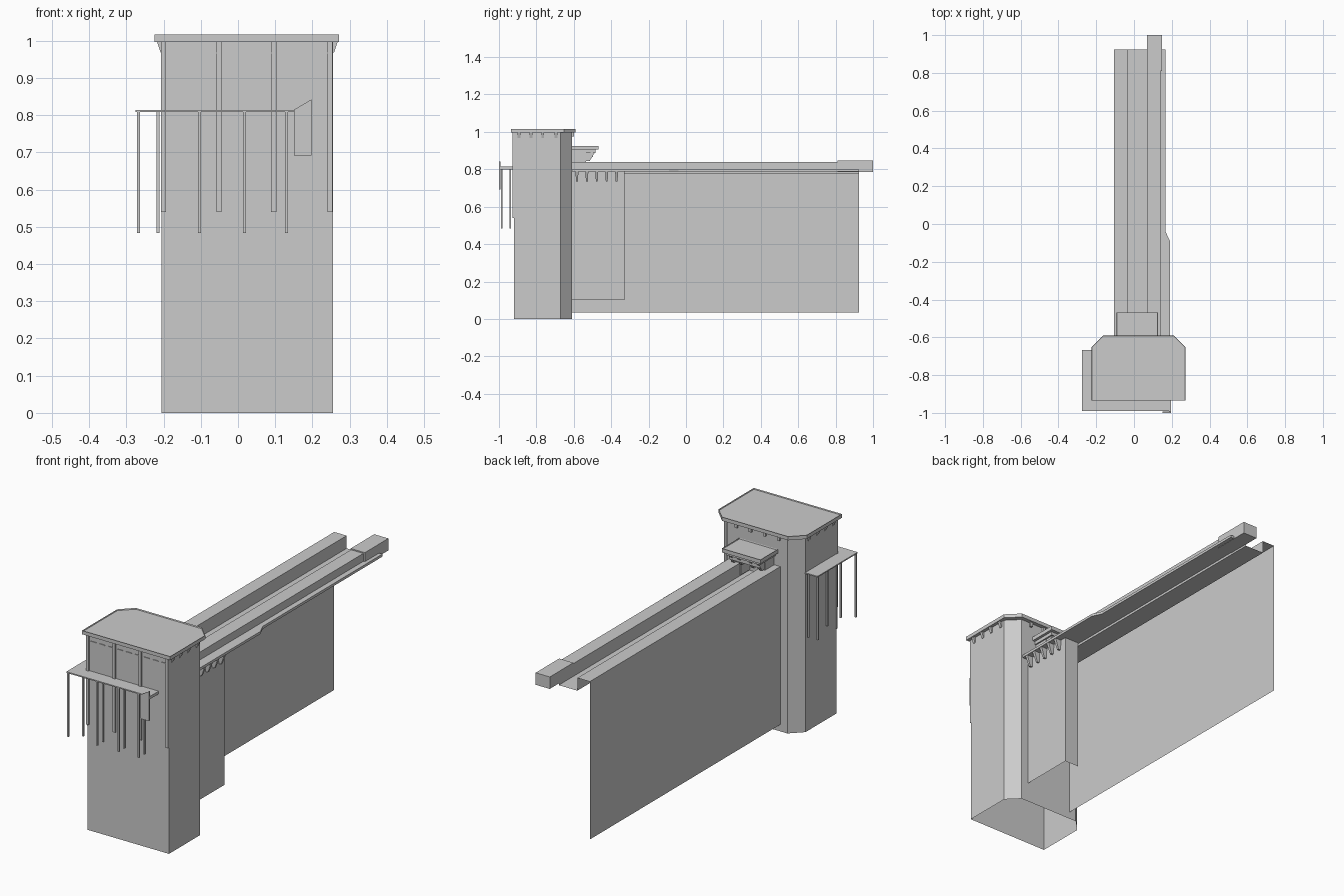
import bpy, bmesh

cube = bpy.data.objects.get("Cube")
if cube:
    bpy.data.objects.remove(cube, do_unlink=True)

stone = bpy.data.materials.new("grey_stone")
stone.use_nodes = True
GREY = (0.6, 0.6, 0.6, 1)
stone.diffuse_color = GREY
stone.node_tree.nodes["Principled BSDF"].inputs["Base Color"].default_value = GREY


def finish(name, bm, fix=True):
    if fix:
        bmesh.ops.recalc_face_normals(bm, faces=bm.faces)
    mesh = bpy.data.meshes.new(name)
    bm.to_mesh(mesh)
    bm.free()
    mesh.materials.append(stone)
    obj = bpy.data.objects.new(name, mesh)
    bpy.context.collection.objects.link(obj)
    return obj


def add_box(bm, x0, x1, y0, y1, z0, z1):
    verts = bmesh.ops.create_cube(bm, size=1)["verts"]
    for v in verts:
        v.co = (x1 if v.co.x > 0 else x0, y1 if v.co.y > 0 else y0, z1 if v.co.z > 0 else z0)
    return verts


def boxes(name, *specs):
    bm = bmesh.new()
    for spec in specs:
        add_box(bm, *spec)
    return finish(name, bm)


def prism(name, outline, z0, z1, bottom=True, top=True, rim=0, sink=0):
    """Vertical prism, optionally open, with an optional sunken top panel."""
    bm = bmesh.new()
    low = [bm.verts.new((x, y, z0)) for x, y in outline]
    high = [bm.verts.new((x, y, z1)) for x, y in outline]
    n = len(outline)
    for i in range(n):
        j = (i + 1) % n
        bm.faces.new((low[i], low[j], high[j], high[i]))
    if bottom:
        bm.faces.new(low[::-1])
    if top:
        lid = bm.faces.new(high)
        if rim:
            bmesh.ops.inset_region(bm, faces=[lid], thickness=rim, depth=0)
            bmesh.ops.inset_region(bm, faces=[lid], thickness=0.002, depth=-sink)
    return finish(name, bm, False)


def sheet(name, profile, y0, y1):
    """Open cross-section in x and z swept along y."""
    bm = bmesh.new()
    rows = [[bm.verts.new((x, y, z)) for x, z in profile] for y in (y0, y1)]
    for i in range(len(profile) - 1):
        bm.faces.new((rows[0][i], rows[0][i + 1], rows[1][i + 1], rows[1][i]))
    return finish(name, bm, False)


def chamfered(x0, x1, y0, y1, c):
    return [(x0, y0), (x1, y0), (x1, y1 - c), (x1 - c, y1), (x0 + c, y1), (x0, y1 - c)]


# Tower shaft, open underneath, with a wide rimmed roof
prism("tower_shaft", chamfered(-0.205, 0.255, -0.92, -0.61, 0.06), 0, 0.998, bottom=False, top=False)
prism("tower_roof", chamfered(-0.225, 0.272, -0.935, -0.59, 0.062), 0.997, 1.016, rim=0.02, sink=0.006)

# Flat strips and slot bands on the tower front
boxes("front_strips", *[(x - 0.007, x + 0.007, -0.927, -0.918, 0.54, 0.998)
                        for x in (-0.2, -0.051, 0.096, 0.247)])
boxes("front_slots", *[(x - 0.015, x + 0.015, -0.924, -0.918, 0.965, 0.968)
                       for x in [-0.17 + 0.05 * i for i in range(9)]])

# Wedge corbels under the roof edge on both sides
bm = bmesh.new()
for wall, out in ((0.255, 1), (-0.205, -1)):
    for y in (-0.893, -0.829, -0.765, -0.695):
        for v in add_box(bm, wall - 0.003, wall + 0.003, y - 0.007, y + 0.007, 0.968, 0.998):
            if v.co.z > 0.99 and (v.co.x - wall) * out > 0:
                v.co.x = wall + out * 0.013
for x in (-0.1, -0.02, 0.06, 0.14):
    add_box(bm, x - 0.007, x + 0.007, -0.612, -0.6, 0.975, 0.998)
finish("roof_corbels", bm)

# Curtain wall: outer skin, two hollow parapets and the walkway between
sheet("curtain_wall", [(-0.105, 0.035), (-0.105, 0.84), (-0.035, 0.84), (-0.035, 0.775),
                       (0.07, 0.775), (0.07, 0.84), (0.14, 0.84), (0.14, 0.787), (0.07, 0.787)][::-1],
      -0.61, 0.925)

# Outer ledge, wider beside the tower
prism("outer_ledge", [(0.135, -0.61), (0.19, -0.61), (0.19, -0.09), (0.167, -0.04),
                      (0.167, 0.925), (0.135, 0.925)], 0.787, 0.8)
boxes("parapet_end_block", (0.068, 0.148, 0.81, 1.0, 0.785, 0.846))

# Thin buttress beside the tower
prism("side_buttress", [(0.07, -0.33), (0.155, -0.33), (0.155, -0.61)][::-1],
      0.1, 0.787, bottom=False, top=False).name = "buttress_helper"
bpy.data.objects.remove(bpy.data.objects["buttress_helper"], do_unlink=True)
bm = bmesh.new()
corners = [(0.155, -0.61), (0.155, -0.33), (0.075, -0.33)]
for (xa, ya), (xb, yb) in zip(corners, corners[1:]):
    bm.faces.new([bm.verts.new(p) for p in ((xa, ya, 0.1), (xb, yb, 0.1),
                                            (xb, yb, 0.787), (xa, ya, 0.787))])
finish("side_buttress", bm, False)

# Tapered brackets carrying the wide ledge
bm = bmesh.new()
for i in range(5):
    y = -0.583 + 0.053 * i
    for v in add_box(bm, 0.153, 0.188, y - 0.008, y + 0.008, 0.735, 0.788):
        if v.co.z < 0.75:
            v.co.x = min(v.co.x, 0.168)
            v.co.y = y + (v.co.y - y) * 0.6
finish("ledge_brackets", bm)

# Gatehouse hood over the walkway
hood = [(-0.092, -0.61), (0.126, -0.61), (0.126, -0.468), (-0.092, -0.468)]
prism("hood_roof", hood, 0.905, 0.925, rim=0.015, sink=0.005)
boxes("hood_frame",
      (-0.078, 0.112, -0.61, -0.485, 0.888, 0.905),
      (-0.07, 0.105, -0.51, -0.497, 0.865, 0.89),
      (-0.07, -0.03, -0.61, -0.535, 0.78, 0.89),
      (0.065, 0.105, -0.61, -0.535, 0.78, 0.89))
bm = bmesh.new()
for x in (-0.06, -0.015, 0.05, 0.095):
    for v in add_box(bm, x - 0.008, x + 0.008, -0.54, -0.488, 0.845, 0.89):
        if v.co.z < 0.86:
            v.co.y = min(v.co.y, -0.515)
finish("hood_brackets", bm)

# Thin canopy wrapping the front and the right side of the tower
prism("canopy", [(-0.275, -0.99), (0.195, -0.99), (0.195, -0.92), (-0.205, -0.92),
                 (-0.205, -0.667), (-0.275, -0.667)], 0.808, 0.814)
posts = [(-0.267, -0.985), (-0.215, -0.94)]
posts += [(x, y) for x in (-0.103, 0.017, 0.13) for y in (-0.985, -0.94)]
posts += [(x, y) for x in (-0.267, -0.215) for y in (-0.83, -0.68)]
boxes("canopy_posts", *[(x - 0.004, x + 0.004, y - 0.004, y + 0.004, 0.483, 0.81) for x, y in posts])

# Hanging panel with a sloped top at the canopy end
bm = bmesh.new()
for v in add_box(bm, 0.151, 0.197, -1.0, -0.992, 0.692, 0.842):
    if v.co.z > 0.8 and v.co.x < 0.17:
        v.co.z = 0.815
add_box(bm, 0.185, 0.197, -0.995, -0.92, 0.8, 0.814)
finish("hanging_panel", bm)
